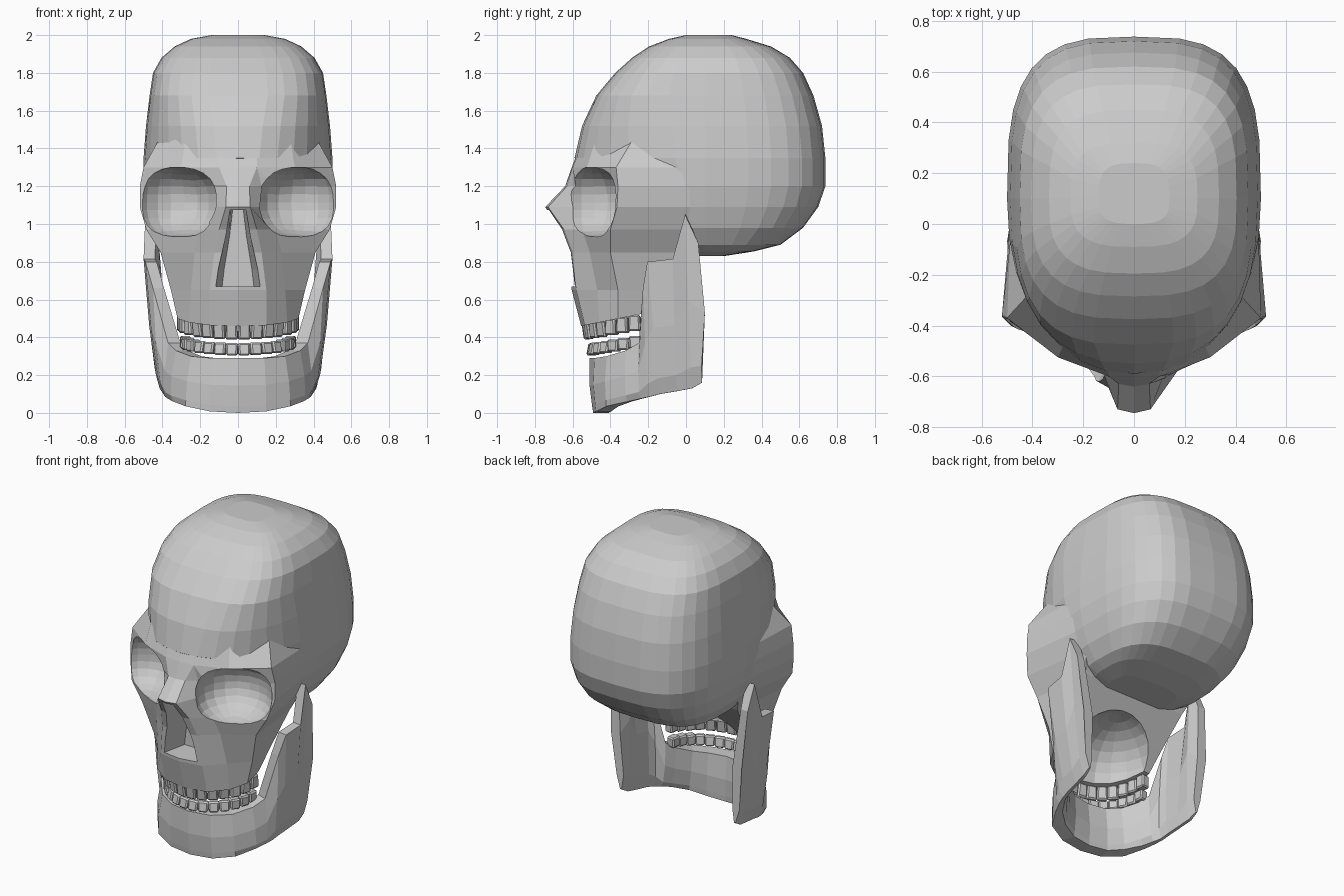
import bpy, bmesh
from math import sin, cos, pi, radians
from mathutils import Vector, Matrix

if "Cube" in bpy.data.objects:
    bpy.data.objects.remove(bpy.data.objects["Cube"])


def make(name, bm):
    bmesh.ops.recalc_face_normals(bm, faces=bm.faces)
    me = bpy.data.meshes.new(name)
    bm.to_mesh(me)
    bm.free()
    ob = bpy.data.objects.new(name, me)
    bpy.context.collection.objects.link(ob)
    return ob


def loft(name, rings):
    bm = bmesh.new()
    rows = [[bm.verts.new(p) for p in r] for r in rings]
    n = len(rows[0])
    for a, b in zip(rows, rows[1:]):
        for i in range(n):
            j = (i + 1) % n
            bm.faces.new((a[i], a[j], b[j], b[i]))
    bm.faces.new(rows[0])
    bm.faces.new(rows[-1])
    return make(name, bm)


def mirrored(half):
    # half ring runs from front centre to back centre
    return half + [(-x, y, z) for x, y, z in half[-2:0:-1]]


def ellipsoid(name, loc, radii, turn=0.0, boxy=1.0):
    # sphere scaled per axis; boxy below 1 squares off the x-z outline
    bm = bmesh.new()
    bmesh.ops.create_uvsphere(bm, u_segments=20, v_segments=14, radius=1)
    for v in bm.verts:
        r = (v.co.x ** 2 + v.co.z ** 2) ** .5
        if r > 1e-4:
            k = (abs(v.co.x / r) ** (2 / boxy) + abs(v.co.z / r) ** (2 / boxy)) ** (-boxy / 2)
            v.co.x *= k
            v.co.z *= k
    bm.transform(Matrix.Translation(loc) @ Matrix.Rotation(turn, 4, 'Z')
                 @ Matrix.Diagonal((*radii, 1)))
    return make(name, bm)


def boolean(ob, other, op):
    mod = ob.modifiers.new(op, 'BOOLEAN')
    mod.operation, mod.object, mod.solver = op, other, 'EXACT'
    bpy.context.view_layer.objects.active = ob
    bpy.ops.object.modifier_apply(modifier=mod.name)
    bpy.data.objects.remove(other, do_unlink=True)


# Braincase: horizontal superellipse rings (z, half width, front y, back y)
case = [(.83, .22, -.12, .2), (.855, .32, -.17, .36), (.89, .38, -.2, .5),
        (.98, .44, -.3, .62), (1.09, .477, -.33, .7), (1.2, .497, -.4, .738),
        (1.35, .5, -.59, .738), (1.52, .487, -.55, .72), (1.68, .468, -.475, .675),
        (1.8, .45, -.375, .62), (1.88, .405, -.285, .55), (1.94, .335, -.195, .45),
        (1.98, .25, -.09, .32), (2.0, .14, 0, .24)]
rings = []
for z, w, yf, yb in case:
    yc = min(.1, (yf + yb) / 2 + .03)
    nf = 2.2 if z < 1.4 else 2.5 if z < 1.6 else 3.0
    half = []
    for i in range(17):
        t = pi * i / 16
        s, c = abs(sin(t)), abs(cos(t))
        e = 2 / nf if i < 8 else 2 / 3.2
        y = yc + ((yf if i < 8 else yb) - yc) * c ** e
        half.append((w * s ** e if 0 < i < 16 else 0, y, z))
    rings.append(mirrored(half))
skull = loft("skull", rings)

# Face: z, centre y, nose edge x y, cheek x y, outer rim x y, back corner x y
face = [(.46, -.555, .15, -.535, .26, -.46, .32, -.36, .31, -.23),
        (.65, -.605, .15, -.58, .25, -.47, .355, -.36, .33, -.14),
        (.85, -.63, .125, -.6, .23, -.51, .41, -.40, .37, 0),
        (.97, -.67, .1, -.645, .2, -.55, .485, -.40, .42, .06),
        (1.09, -.745, .065, -.73, .12, -.59, .52, -.365, .46, .1),
        (1.2, -.64, .06, -.63, .14, -.575, .52, -.36, .48, .1),
        (1.3, -.605, .1, -.6, .3, -.525, .5, -.37, .48, .1),
        (1.5, -.53, .1, -.52, .27, -.46, .39, -.25, .39, .1)]
rings = []
for k, (z, y0, *p) in enumerate(face):
    pts = [(0, y0)] + list(zip(p[::2], p[1::2])) + [(0, p[-1])]
    rings.append(mirrored([(x, y, z + (.2 * (y + .555) if k == 0 else 0)) for x, y in pts]))
boolean(skull, loft("face", rings), 'UNION')

# Eye sockets, nose opening and hollow palate
for s in (1, -1):
    boolean(skull, ellipsoid("socket_cutter", (s * .325, -.51, 1.115), (.23, .23, .185),
                             s * radians(29), .8), 'DIFFERENCE')
nose = [(.12, .67), (.105, .76), (.065, .93), (.04, 1.075)]
outline = nose + [(-x, z) for x, z in nose[::-1]]
boolean(skull, loft("nose_cutter", [[(x * k, y, z) for x, z in outline]
                                    for y, k in ((-.9, 1.1), (-.6, 1), (-.43, .7))]), 'DIFFERENCE')
boolean(skull, ellipsoid("palate_cutter", (0, -.13, .49), (.285, .355, .27)), 'DIFFERENCE')

# Lower jaw: stations (bottom x, top x, bottom y, top y, bottom z, top z, thickness)
jaw = [(0, 0, -.495, -.51, 0, .29, .09), (.15, .14, -.48, -.485, .008, .29, .09),
       (.28, .25, -.425, -.42, .035, .3, .09), (.36, .33, -.32, -.32, .06, .33, .08),
       (.39, .37, -.25, -.25, .075, .37, .07), (.405, .45, -.2, -.228, .085, .66, .06),
       (.415, .49, -.14, -.205, .1, .8, .06), (.425, .5, -.05, -.07, .115, .815, .06),
       (.435, .49, .03, -.005, .13, 1.05, .06), (.435, .49, .085, .065, .16, .9, .05)]
jaw = [(-a, -b, *r) for a, b, *r in jaw[:0:-1]] + jaw
rings = []
for i, (xb, xt, yb, yt, zb, zt, th) in enumerate(jaw):
    a, b = jaw[max(i - 1, 0)], jaw[min(i + 1, len(jaw) - 1)]
    d = Vector((b[0] - a[0], b[2] - a[2], 0)).normalized()
    inward = Vector((-d.y, d.x, 0))
    outer, inner = [], []
    for f, inset in ((0, .004 if abs(xb) < .3 else .02), (.12, 0), (.5, -.008), (1, 0)):
        y = yb + (yt - yb) * f
        if i in (0, len(jaw) - 1) and f == .5:
            y += .025
        p = Vector((xb + (xt - xb) * f, y, zb + (zt - zb) * f))
        outer.append(p + inward * inset)
        inner.append(p + inward * (th - inset))
    rings.append(outer + inner[::-1])
loft("lower_jaw", rings)


# Teeth: tapered blocks around each arch, rising towards the back
def teeth(name, count, half_width, front, back, z0, height, rise, up):
    for i in range(count):
        t = (i + .5 - count / 2) * pi / count
        x, y = half_width * sin(t), back + (front - back) * cos(t)
        bm = bmesh.new()
        bmesh.ops.create_cube(bm, size=1)
        for v in bm.verts:
            root = (v.co.z > 0) == up
            v.co.x *= .058 if root else .064
            v.co.y *= .055 if root or abs(t) > .9 else .03
            v.co.z *= height
        bmesh.ops.bevel(bm, geom=bm.edges[:], offset=.008, segments=1, affect='EDGES')
        zc = z0 + rise * (y - front)
        bm.transform(Matrix.Translation((x, y, zc)) @ Matrix.Rotation(t, 4, 'Z'))
        make(f"{name}_{i + 1}", bm)


teeth("upper_tooth", 14, .295, -.525, -.24, .43, .085, .18, True)
teeth("lower_tooth", 14, .28, -.5, -.24, .337, .065, .16, False)
